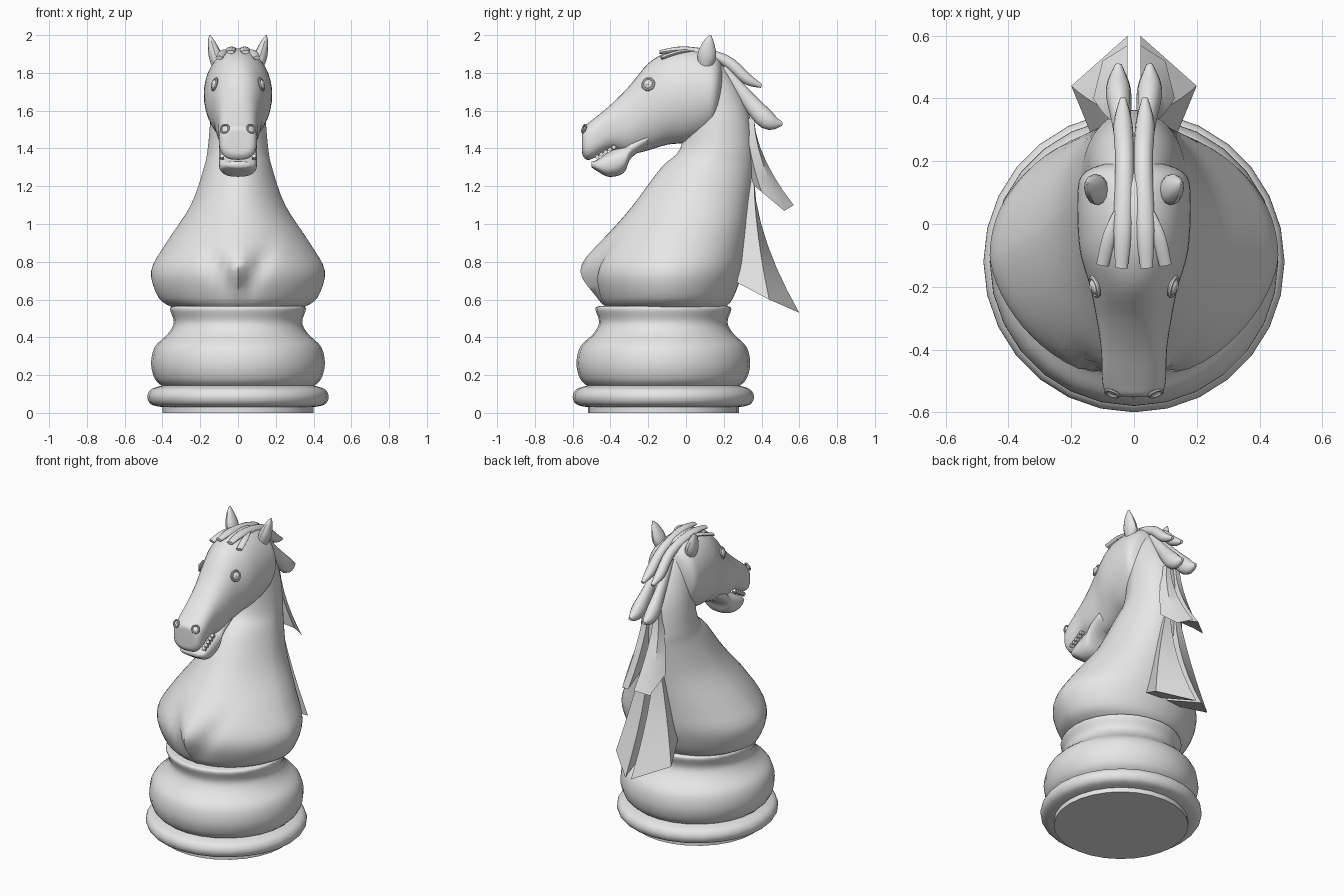
import bpy, bmesh
from math import sin, cos, pi, exp, radians, copysign
from mathutils import Vector

if "Cube" in bpy.data.objects:
    bpy.data.objects.remove(bpy.data.objects["Cube"])

grey = bpy.data.materials.new("light_grey")
grey.use_nodes = True
grey.diffuse_color = (.8, .8, .8, 1)
grey.node_tree.nodes["Principled BSDF"].inputs["Base Color"].default_value = grey.diffuse_color


def finish(ob, name, mirror=False, angle=40):
    """Name, colour and smooth an object, with an optional mirrored twin."""
    ob.name = name
    ob.data.materials.clear()
    ob.data.materials.append(grey)
    for face in ob.data.polygons:
        face.use_smooth = True
    ob.data.set_sharp_from_angle(angle=radians(angle))
    if mirror:
        modifier = ob.modifiers.new("Mirror", 'MIRROR')
        modifier.use_mirror_merge = False


def oval(count, power=1):
    """Unit oval; a power below one makes it boxier."""
    angles = [2 * pi * i / count for i in range(count)]
    return [[copysign(abs(f(a)) ** power, f(a)) for f in (cos, sin)] for a in angles]


def smooth_rows(rows, steps=4):
    """Pass a smooth spline through rows of measurements."""
    rows = [Vector(row) for row in rows]
    result = []
    for i in range(len(rows) - 1):
        start, end = rows[i], rows[i + 1]
        leave = (end - rows[max(i - 1, 0)]) / 2
        arrive = (rows[min(i + 2, len(rows) - 1)] - start) / 2
        for step in range(steps):
            t = step / steps
            ease = t * t * (3 - 2 * t)
            result.append(start.lerp(end, ease) + leave * t * (1 - t) ** 2 - arrive * t * t * (1 - t))
    return result + [rows[-1]]


def loft(name, rings, **options):
    """Skin a list of closed rings and cap both ends."""
    bm = bmesh.new()
    loops = [[bm.verts.new(point) for point in ring] for ring in rings]
    for lower, upper in zip(loops, loops[1:]):
        for i in range(len(lower)):
            bm.faces.new((lower[i - 1], lower[i], upper[i], upper[i - 1]))
    bm.faces.new(loops[0])
    bm.faces.new(loops[-1])
    bmesh.ops.recalc_face_normals(bm, faces=bm.faces)
    mesh = bpy.data.meshes.new(name)
    bm.to_mesh(mesh)
    bm.free()
    ob = bpy.data.objects.new(name, mesh)
    bpy.context.collection.objects.link(ob)
    finish(ob, name, **options)


def tube(name, path):
    """Sweep an oval along (x, y, z, half width, half depth) points, on both sides."""
    rows = smooth_rows(path)
    centres = [Vector(row[:3]) for row in rows]
    rings = []
    for i, (centre, row) in enumerate(zip(centres, rows)):
        along = centres[min(i + 1, len(rows) - 1)] - centres[max(i - 1, 0)]
        depth = along.cross(Vector((1, 0, 0))).normalized()
        width = depth.cross(along).normalized()
        rings.append([centre + width * c * row[3] + depth * s * row[4] for c, s in oval(12)])
    loft(name, rings, mirror=True)


# Turned base: foot, rim, and belly rising into a collar
def turned(name, profile):
    loft(name, [[(radius * c, radius * s - .12, z) for c, s in oval(28)]
                for radius, z in smooth_rows(profile)])


turned("base_foot", [(.4, 0), (.4, .03)])
turned("base_rim", [(.4, .03), (.46, .045), (.48, .085), (.46, .125), (.4, .145)])
turned("base_belly", [(.4, .14), (.44, .18), (.46, .26), (.44, .35), (.37, .42), (.34, .48), (.36, .55),
                      (.34, .565)])


# Chest and neck, from rows of height, front, back and half width
def neck_ring(row):
    z, front, back, width = row
    spread = max(z - .55, .04) / 2
    ring = []
    for c, s in oval(64):
        x = width * c
        if s < 0:
            s *= abs(s) ** .25
        y = (front + back) / 2 + (back - front) / 2 * s
        if s < 0:  # breastbone ridge, narrowing downward, with a hollow on each side
            ridge = .06 * exp(-(x / spread * 2) ** 2)
            hollow = .03 * exp(-((abs(x) - spread) / .04) ** 2)
            y -= (ridge - hollow) * exp(-((z - .76) / .13) ** 2)
        ring.append((x, y, z))
    return ring


neck = [(.56, -.42, .21, .35), (.61, -.46, .25, .42), (.75, -.5, .3, .46), (.9, -.44, .32, .38),
        (1.1, -.28, .34, .25), (1.3, -.13, .36, .18), (1.4, -.03, .36, .16),
        (1.6, 0, .33, .14), (1.8, 0, .23, .1), (1.9, .05, .14, .05)]
loft("chest_and_neck", [neck_ring(row) for row in smooth_rows(neck)], angle=70)


# Head and lower jaw, from rows of depth, top, bottom and half width; boxier toward the muzzle
def head_part(name, rows):
    rings = []
    for y, top, bottom, width in smooth_rows(rows):
        middle, half = (top + bottom) / 2, (top - bottom) / 2
        power = min(max(1.2 + y, .75), 1)
        rings.append([(width * c, y, middle + half * s) for c, s in oval(40, power)])
    loft(name, rings, angle=80)


head_part("head", [(-.55, 1.48, 1.39, .04), (-.545, 1.51, 1.36, .08), (-.51, 1.54, 1.34, .1),
                   (-.4, 1.63, 1.39, .105), (-.3, 1.73, 1.37, .12), (-.2, 1.85, 1.39, .14),
                   (-.1, 1.91, 1.42, .17), (0, 1.93, 1.43, .18), (.1, 1.92, 1.46, .18),
                   (.15, 1.9, 1.5, .17), (.18, 1.87, 1.58, .13), (.2, 1.82, 1.66, .06)])
head_part("lower_jaw", [(-.5, 1.33, 1.3, .06), (-.47, 1.34, 1.28, .09), (-.41, 1.38, 1.25, .1),
                        (-.33, 1.42, 1.27, .1), (-.29, 1.45, 1.35, .1), (-.2, 1.5, 1.41, .1)])

# Pointed ears, forelock and upper mane strands
tube("ear", [(.1, .1, 1.82, .03, .03), (.12, .11, 1.89, .035, .05), (.14, .12, 1.96, .02, .03),
             (.15, .13, 2, .003, .004)])
tube("inner_forelock", [(.04, -.14, 1.91, .02, .01), (.035, 0, 1.92, .03, .02), (.03, .2, 1.87, .03, .03),
                        (.035, .32, 1.77, .03, .03), (.035, .4, 1.73, .01, .01)])
tube("outer_forelock", [(.1, -.13, 1.88, .02, .01), (.08, -.04, 1.91, .02, .01), (.06, .04, 1.92, .005, .005)])
tube("upper_mane_lock", [(.03, .2, 1.83, .02, .02), (.04, .32, 1.67, .03, .04),
                         (.05, .43, 1.55, .04, .05), (.05, .51, 1.53, .01, .01)])


# Flared mane locks: a small root sweeping back and widening to a four-cornered end
def mane_lock(name, height, corners):
    roots = [(x, y, height) for x, y in ((.02, .36), (.05, .36), (.05, .32), (.02, .32))]
    rings = []
    for step in range(7):
        t = step / 6
        rings.append([[a + (b - a) * pull for a, b, pull in zip(root, corner, (t, t ** 1.7, t))]
                      for root, corner in zip(roots, corners)])
    loft(name, rings, mirror=True, angle=35)


mane_lock("middle_mane_lock", 1.56, [(.02, .57, 1.1), (.1, .52, 1.07), (.13, .4, 1.17), (.02, .34, 1.22)])
mane_lock("lower_mane_lock", 1.24, [(.02, .6, .53), (.2, .44, .6), (.13, .27, .69), (.02, .28, .69)])


# Eyes, nostrils and teeth on both sides
def rim(name, spot, facing, radius):
    bpy.ops.mesh.primitive_torus_add(location=spot, rotation=facing, major_radius=radius,
                                     minor_radius=radius / 4, major_segments=20, minor_segments=8)
    finish(bpy.context.object, name)


def ball(name, spot, facing, radius):
    bpy.ops.mesh.primitive_uv_sphere_add(location=spot, rotation=facing, radius=radius,
                                         segments=16, ring_count=8)
    bpy.context.object.scale.z = .6
    finish(bpy.context.object, name)


for side, label in ((1, "left"), (-1, "right")):
    outward = Vector((side, -.3, .3)).normalized()
    facing = outward.to_track_quat('Z', 'Y').to_euler()
    spot = Vector((side * .125, -.2, 1.74))
    rim(f"{label}_eye_rim", spot, facing, .03)
    ball(f"{label}_eyeball", spot, facing, .026)
    ball(f"{label}_pupil", spot + outward * .013, facing, .01)
    forward = Vector((side * .4, -1, .4)).to_track_quat('Z', 'Y').to_euler()
    rim(f"{label}_nostril", (side * .07, -.54, 1.505), forward, .022)
    for i in range(5):
        bpy.ops.mesh.primitive_cube_add(size=.02, rotation=(-.6, 0, 0),
                                        location=(side * .085, -.47 + .022 * i, 1.355 + .013 * i))
        finish(bpy.context.object, f"{label}_tooth_{i + 1}")
